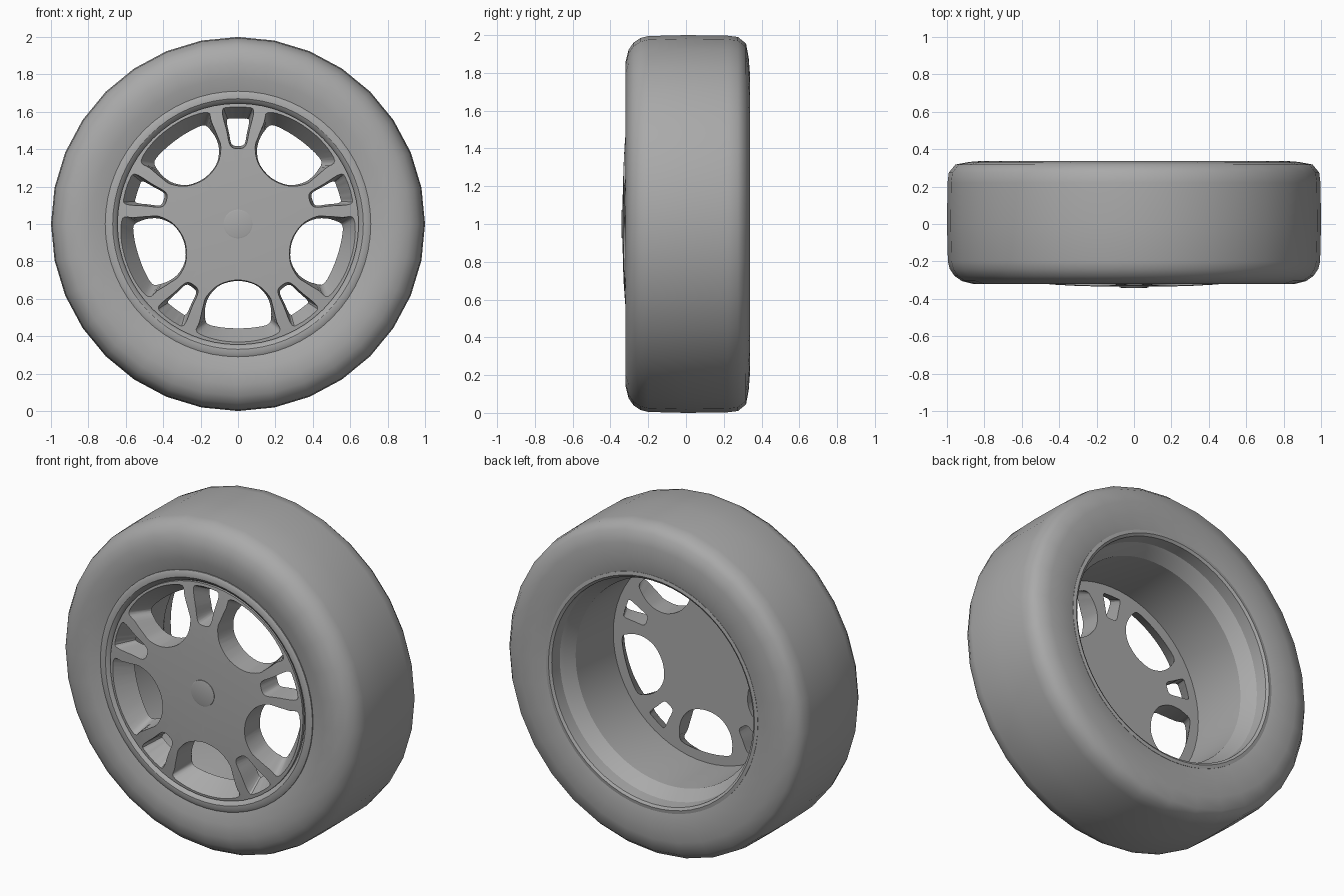
import bpy, bmesh, math
from mathutils import Matrix, Vector

if "Cube" in bpy.data.objects:
    bpy.data.objects.remove(bpy.data.objects["Cube"])

CENTRE = Vector((0, 0, 1))

grey = bpy.data.materials.new("plain grey")
grey.use_nodes = True
grey.diffuse_color = (0.4, 0.4, 0.4, 1)
grey.node_tree.nodes["Principled BSDF"].inputs["Base Color"].default_value = (0.4, 0.4, 0.4, 1)


def make_object(name, bm):
    bmesh.ops.recalc_face_normals(bm, faces=bm.faces)
    mesh = bpy.data.meshes.new(name)
    bm.to_mesh(mesh)
    bm.free()
    mesh.materials.append(grey)
    obj = bpy.data.objects.new(name, mesh)
    obj.location = CENTRE
    bpy.context.collection.objects.link(obj)
    return obj


def smooth(obj, angle):
    bpy.ops.object.select_all(action='DESELECT')
    obj.select_set(True)
    bpy.context.view_layer.objects.active = obj
    bpy.ops.object.shade_smooth_by_angle(angle=math.radians(angle))


def lathe(name, profile, steps, closed=True):
    """Spin a (radius, y) profile around the axle."""
    bm = bmesh.new()
    rings = []
    for r, y in profile:
        if r == 0:
            rings.append([bm.verts.new((0, y, 0))] * steps)
            continue
        angles = [2 * math.pi * i / steps for i in range(steps)]
        rings.append([bm.verts.new((r * math.cos(a), y, r * math.sin(a))) for a in angles])
    pairs = list(zip(rings, rings[1:]))
    if closed:
        pairs.append((rings[-1], rings[0]))
    for a, b in pairs:
        for i in range(steps):
            j = (i + 1) % steps
            corners = list(dict.fromkeys((a[i], a[j], b[j], b[i])))
            if len(corners) > 2:
                bm.faces.new(corners)
    return make_object(name, bm)


def closed_curve(half, per_span=4):
    """Mirror half an outline and round it with a Catmull-Rom curve."""
    pts = [Vector(p) for p in half]
    pts += [Vector((-p.x, p.y)) for p in reversed(pts[1:-1])]
    n, out = len(pts), []
    for i in range(n):
        a, b, c, d = (pts[(i + k) % n] for k in (-1, 0, 1, 2))
        for s in range(per_span):
            t = s / per_span
            out.append(0.5 * (2 * b + (c - a) * t + (2 * a - 5 * b + 4 * c - d) * t ** 2
                              + (3 * b - a - 3 * c + d) * t ** 3))
    return out


def add_window(bm, front, back, angle):
    """Tapered cutter between a front outline and a back outline."""
    turn = Matrix.Rotation(angle, 4, 'Y')
    rings = [[], []]
    for f, b in zip(closed_curve(front), closed_curve(back)):
        for ring, t, y in ((rings[0], -0.3, -0.35), (rings[1], 1.0, -0.17)):
            p = f.lerp(b, t) if t > 0 else f + (b - f) * t
            ring.append(bm.verts.new(turn @ Vector((p.x, y, p.y))))
    n = len(rings[0])
    for i in range(n):
        j = (i + 1) % n
        bm.faces.new((rings[0][i], rings[0][j], rings[1][j], rings[1][i]))
    bm.faces.new(rings[0])
    bm.faces.new(rings[1])


# Tyre
tyre = lathe("tyre", [
    (0.69, -0.29), (0.71, -0.295), (0.78, -0.316), (0.86, -0.32), (0.92, -0.305), (0.96, -0.278),
    (0.985, -0.24), (0.995, -0.2), (1.0, 0.0), (0.997, 0.22), (0.99, 0.275), (0.955, 0.318),
    (0.88, 0.332), (0.8, 0.338), (0.71, 0.325), (0.69, 0.32)], 32)
smooth(tyre, 60)

# Rim: front lip, hollow barrel and stepped back lip
rim = lathe("rim", [
    (0.71, -0.25), (0.71, -0.302), (0.695, -0.31), (0.67, -0.31), (0.655, -0.3), (0.645, -0.285),
    (0.63, -0.285), (0.62, -0.2), (0.62, 0.17), (0.655, 0.23), (0.67, 0.25), (0.675, 0.32),
    (0.69, 0.33), (0.71, 0.327), (0.71, 0.25)], 64)
smooth(rim, 30)

# Domed wheel face
wheel_face = lathe("wheel_face", [
    (0, -0.336), (0.15, -0.335), (0.3, -0.331), (0.42, -0.325), (0.53, -0.316), (0.645, -0.3),
    (0.645, -0.19), (0, -0.19)], 64, closed=False)

# Five wide and five narrow windows between paired spokes
wide_front = [(0, 0.3), (0.1, 0.325), (0.165, 0.385), (0.185, 0.44), (0.205, 0.52),
              (0.222, 0.58), (0.12, 0.622), (0, 0.635)]
wide_back = [(0, 0.305), (0.09, 0.325), (0.145, 0.375), (0.17, 0.43), (0.172, 0.48),
             (0.155, 0.525), (0.09, 0.54), (0, 0.545)]
narrow_front = [(0, 0.405), (0.04, 0.42), (0.06, 0.5), (0.085, 0.61), (0.04, 0.628), (0, 0.63)]
narrow_back = [(0, 0.42), (0.033, 0.428), (0.045, 0.48), (0.055, 0.545), (0.03, 0.552), (0, 0.553)]
bm = bmesh.new()
for k in range(5):
    add_window(bm, narrow_front, narrow_back, math.radians(72 * k))
    add_window(bm, wide_front, wide_back, math.radians(72 * k + 36))
cutter = make_object("window_cutter", bm)
cutter.hide_render = True
cutter.hide_viewport = True

cut = wheel_face.modifiers.new("windows", 'BOOLEAN')
cut.operation = 'DIFFERENCE'
cut.solver = 'EXACT'
cut.object = cutter
bpy.context.view_layer.update()
graph = bpy.context.evaluated_depsgraph_get()
cut_mesh = bpy.data.meshes.new_from_object(wheel_face.evaluated_get(graph))
wheel_face.modifiers.clear()
wheel_face.data = cut_mesh
bpy.data.objects.remove(cutter)
smooth(wheel_face, 30)

# Centre cap
cap = lathe("centre_cap", [(0, -0.341), (0.07, -0.341), (0.077, -0.339), (0.077, -0.33), (0, -0.33)],
            32, closed=False)
smooth(cap, 30)
